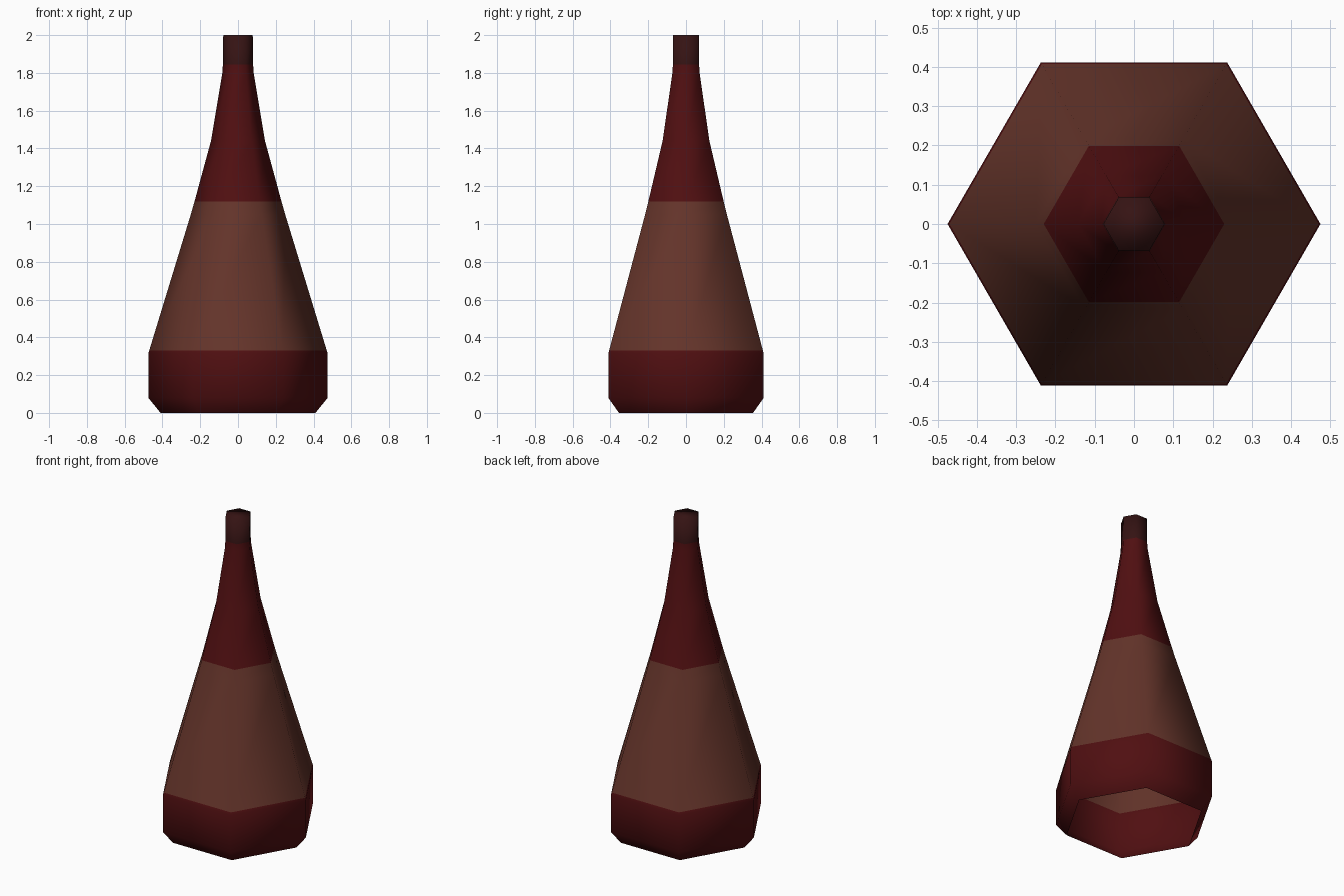
import bpy, bmesh, math

if "Cube" in bpy.data.objects:
    bpy.data.objects.remove(bpy.data.objects["Cube"])


def srgb(r, g, b):
    def lin(c):
        c /= 255
        return c / 12.92 if c <= 0.04045 else ((c + 0.055) / 1.055) ** 2.4
    return (lin(r), lin(g), lin(b), 1)


def material(name, colour):
    m = bpy.data.materials.new(name)
    m.diffuse_color = colour
    m.use_nodes = True
    m.node_tree.nodes["Principled BSDF"].inputs["Base Color"].default_value = m.diffuse_color
    return m


SIDES = 6
# radius, height from the open base up to the tip
PROFILE = [(0.41, 0), (0.475, 0.08), (0.475, 0.315), (0.47, 0.33),
           (0.25, 1.05), (0.23, 1.12), (0.143, 1.44), (0.083, 1.80),
           (0.08, 1.845), (0.078, 2.0)]

# hexagonal tapered shell, open underneath, closed at the tip
bm = bmesh.new()
rings = []
for r, z in PROFILE:
    rings.append([bm.verts.new((r * math.cos(i * math.tau / SIDES),
                                r * math.sin(i * math.tau / SIDES), z))
                  for i in range(SIDES)])
for a, b in zip(rings, rings[1:]):
    for i in range(SIDES):
        j = (i + 1) % SIDES
        bm.faces.new((a[i], a[j], b[j], b[i]))
bm.faces.new(rings[-1])

# colour bands by height
for f in bm.faces:
    f.smooth = True
    z = f.calc_center_median().z
    f.material_index = 0 if z < 0.33 else 1 if z < 1.12 else 0 if z < 1.845 else 2

mesh = bpy.data.meshes.new("tapered_bottle")
bm.to_mesh(mesh)
bm.free()
for m in (material("dark red", srgb(80, 15, 17)),
          material("brown", srgb(100, 52, 42)),
          material("dark maroon", srgb(53, 19, 19))):
    mesh.materials.append(m)
obj = bpy.data.objects.new("tapered_bottle", mesh)
bpy.context.collection.objects.link(obj)
